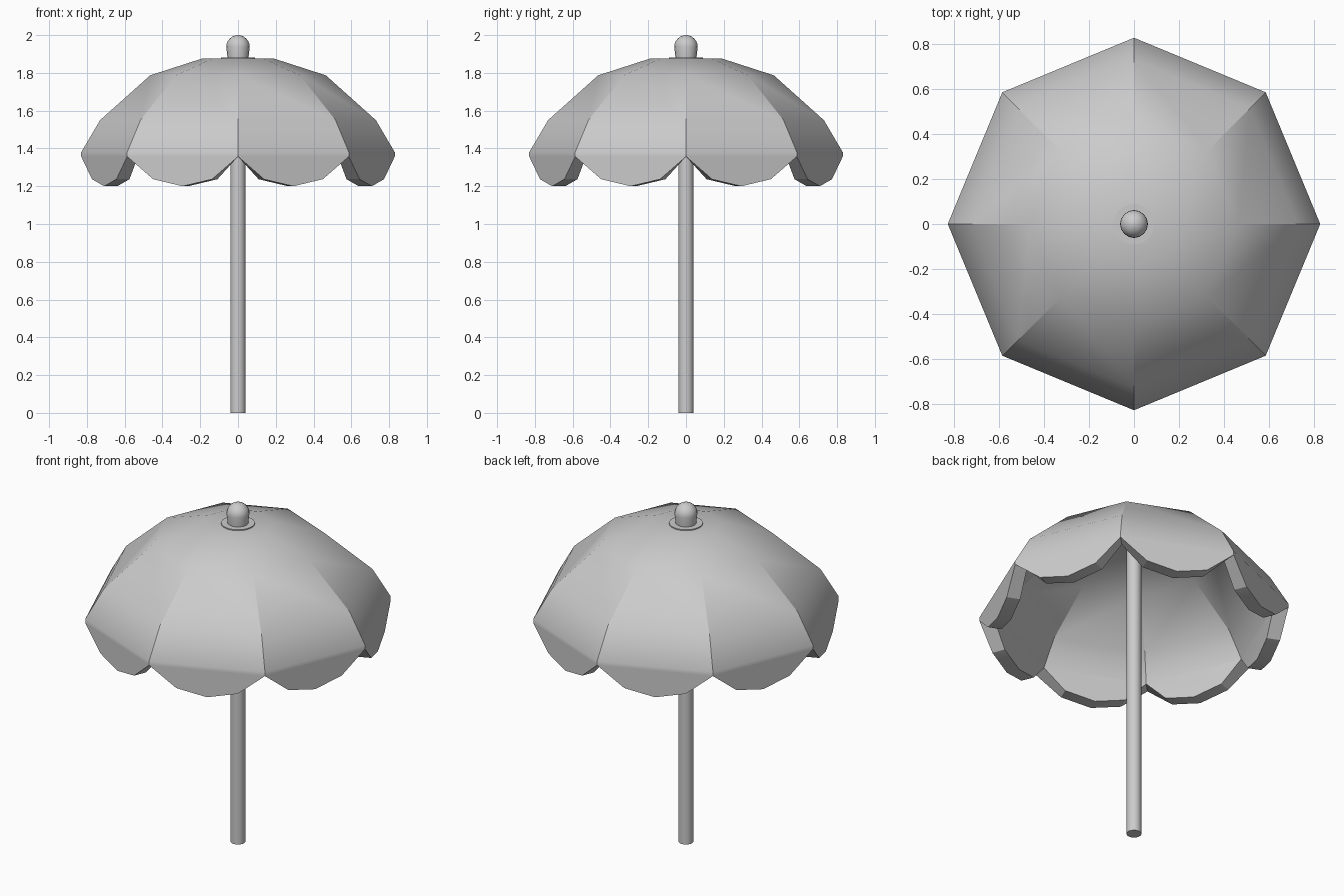
import bpy, bmesh
from math import sin, cos, pi, radians
from mathutils import Vector

cube = bpy.data.objects.get("Cube")
if cube:
    bpy.data.objects.remove(cube, do_unlink=True)

grey = bpy.data.materials.new("light grey")
grey.use_nodes = True
colour = (0.6, 0.6, 0.6, 1)
grey.diffuse_color = colour
grey.node_tree.nodes["Principled BSDF"].inputs["Base Color"].default_value = colour


def finish(bm, name):
    bmesh.ops.recalc_face_normals(bm, faces=bm.faces)
    mesh = bpy.data.meshes.new(name)
    bm.to_mesh(mesh)
    bm.free()
    obj = bpy.data.objects.new(name, mesh)
    bpy.context.collection.objects.link(obj)
    mesh.materials.append(grey)
    return obj


def shade(obj, angle=30):
    bpy.ops.object.select_all(action="DESELECT")
    obj.select_set(True)
    bpy.context.view_layer.objects.active = obj
    bpy.ops.object.shade_smooth_by_angle(angle=radians(angle))


def ring(bm, radius, z, sides):
    return [bm.verts.new((radius * cos(2 * pi * i / sides), radius * sin(2 * pi * i / sides), z))
            for i in range(sides)]


def lathe(name, profile, sides):
    """Closed round part from (radius, height) pairs, bottom to top."""
    bm = bmesh.new()
    rings = [ring(bm, r, z, sides) for r, z in profile]
    for low, high in zip(rings, rings[1:]):
        for i in range(sides):
            j = (i + 1) % sides
            bm.faces.new((low[i], low[j], high[j], high[i]))
    bm.faces.new(rings[0][::-1])
    bm.faces.new(rings[-1])
    obj = finish(bm, name)
    shade(obj)
    return obj


# Eight-panel canopy with a hanging scalloped edge
PANELS = 8
bm = bmesh.new()
rings = [ring(bm, r, z, PANELS)
         for r, z in ((0.19, 1.876), (0.465, 1.787), (0.73, 1.55), (0.83, 1.38))]
cusps = ring(bm, 0.83, 1.357, PANELS)
bm.faces.new(rings[0])
for i in range(PANELS):
    j = (i + 1) % PANELS
    for high, low in zip(rings, rings[1:]):
        bm.faces.new((high[i], low[i], low[j], high[j]))
    scallop = []
    for t, z in ((0.235, 1.237), (0.5, 1.2), (0.765, 1.237)):
        point = cusps[i].co.lerp(cusps[j].co, t)
        scallop.append(bm.verts.new(Vector((point.x, point.y, z))))
    bm.faces.new([rings[-1][i], cusps[i], *scallop, cusps[j], rings[-1][j]])
canopy = finish(bm, "canopy")
shell = canopy.modifiers.new("cloth thickness", "SOLIDIFY")
shell.thickness = 0.075
shell.offset = -1
shell.use_even_offset = True
bpy.ops.object.select_all(action="DESELECT")
canopy.select_set(True)
bpy.context.view_layer.objects.active = canopy
bpy.ops.object.modifier_apply(modifier=shell.name)
shade(canopy)

# Pole, collar on the crown, and rounded knob
lathe("pole", [(0.04, 0), (0.04, 1.86)], 24)
lathe("collar", [(0.09, 1.868), (0.09, 1.882)], 32)
dome = [(0.062 * cos(a), 1.938 + 0.062 * sin(a))
        for a in (radians(d) for d in range(0, 90, 15))]
lathe("knob", [(0.055, 1.875)] + dome + [(0.004, 2.0)], 16)
